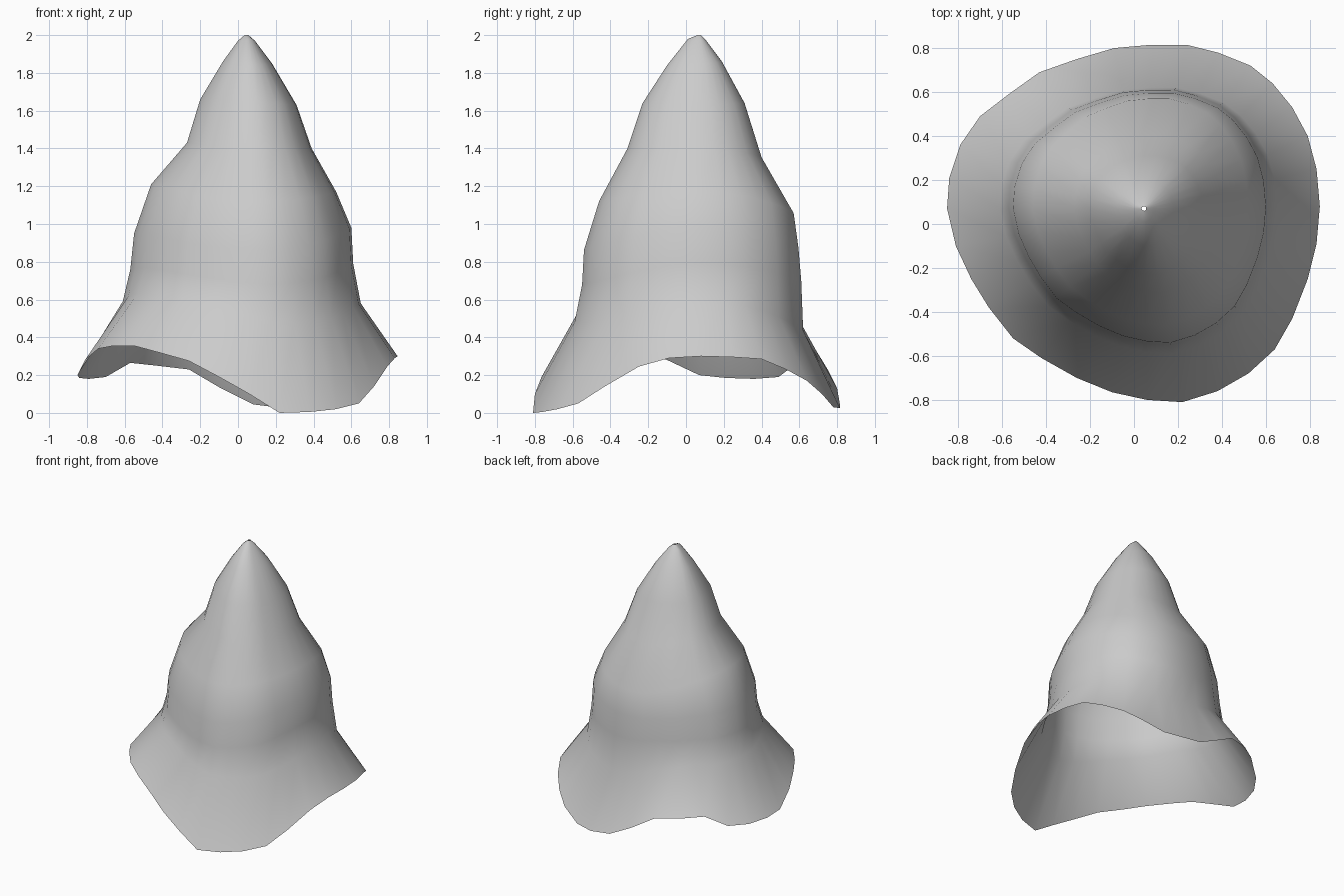
import bpy
import math

# Wavy hem of the draped cone: (x, y, z), counter-clockwise
HEM = [
    (.845, .08, .30), (.83, .25, .295), (.79, .40, .285), (.72, .53, .23),
    (.63, .64, .17), (.53, .72, .10), (.38, .78, .03), (.24, .815, .025),
    (.08, .815, .045), (-.09, .80, .13), (-.26, .75, .23), (-.43, .69, .25),
    (-.57, .59, .265), (-.70, .49, .19), (-.79, .36, .18), (-.84, .21, .185),
    (-.85, .07, .20), (-.81, -.10, .28), (-.74, -.25, .34), (-.66, -.38, .355),
    (-.55, -.52, .355), (-.42, -.61, .32), (-.26, -.70, .275), (-.10, -.765, .19),
    (.06, -.80, .10), (.22, -.81, .0), (.38, -.76, .005), (.52, -.68, .02),
    (.64, -.57, .05), (.72, -.43, .14), (.79, -.25, .245), (.83, -.09, .29),
]

# Rings above the hem: reach right, left, front, back; then height at each side
RINGS = [
    (.65, -.61, -.59, .62, .58, .59, .49, .44),
    (.61, -.57, -.55, .61, .79, .76, .68, .70),
    (.60, -.55, -.54, .595, .98, .95, .86, .87),
    (.52, -.46, -.46, .57, 1.17, 1.21, 1.12, 1.05),
    (.39, -.27, -.31, .40, 1.40, 1.43, 1.40, 1.35),
    (.31, -.20, -.23, .31, 1.63, 1.66, 1.64, 1.64),
    (.18, -.08, -.10, .19, 1.85, 1.86, 1.84, 1.86),
    (.09, .0, .01, .10, 1.97, 1.97, 1.98, 1.98),
    (.055, .035, .06, .08, 2.0, 2.0, 2.0, 2.0),
]
CX, CY = .045, .07
HEM_SIDES = (.30, .20, .03, .04)


def blend(angle, sides):
    """Mix right, left, front and back values around the axis."""
    c, s = math.cos(angle), math.sin(angle)
    right, left, front, back = sides
    return c * c * (right if c > 0 else left) + s * s * (back if s > 0 else front)


def ring_point(hem, ring, level):
    dx, dy = hem[0] - CX, hem[1] - CY
    angle = math.atan2(dy, dx)
    right, left, front, back = ring[:4]
    u = dx / (.80 if dx > 0 else .895)
    v = dy / (.745 if dy > 0 else .88)
    x = CX + u * ((right - CX) if dx > 0 else (CX - left))
    y = CY + v * ((back - CY) if dy > 0 else (CY - front))
    ripple = hem[2] - blend(angle, HEM_SIDES)
    return x, y, blend(angle, ring[4:]) + ripple * .35 ** (level + 1)


# Loft the open shell from hem to tip
verts = list(HEM)
for level, ring in enumerate(RINGS):
    verts += [ring_point(h, ring, level) for h in HEM]
n = len(HEM)
faces = [(r * n + i, r * n + (i + 1) % n, (r + 1) * n + (i + 1) % n, (r + 1) * n + i)
         for r in range(len(RINGS)) for i in range(n)]

mesh = bpy.data.meshes.new("draped_cone")
mesh.from_pydata(verts, [], faces)
mesh.shade_smooth()
mesh.update()
cone = bpy.data.objects.new("draped_cone", mesh)
bpy.context.collection.objects.link(cone)
